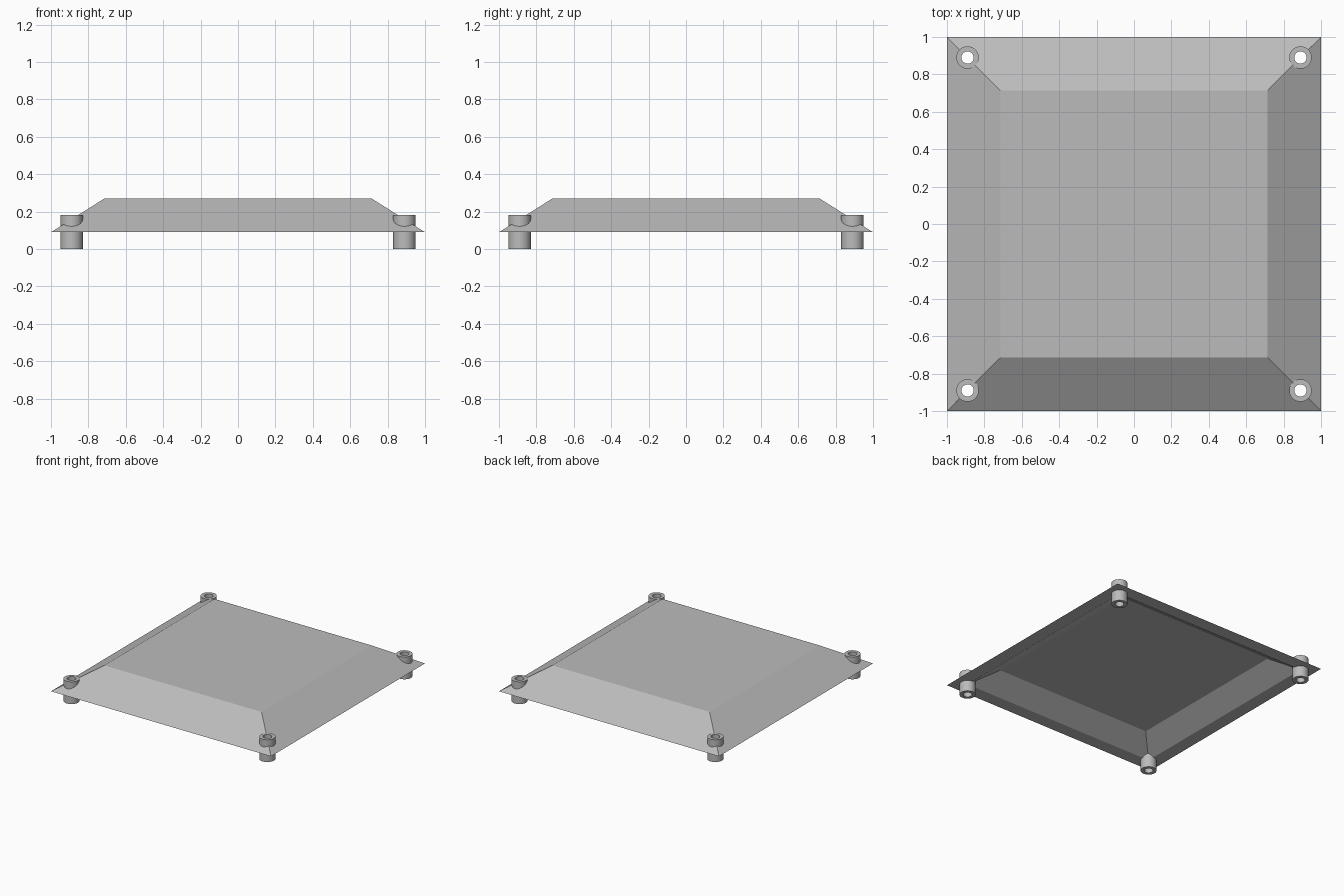
import bpy
import bmesh
import math

cube = bpy.data.objects.get("Cube")
if cube:
    bpy.data.objects.remove(cube, do_unlink=True)

GREY = (0.5, 0.5, 0.5, 1)
RIM_Z = 0.09
POST = 0.89              # post centre offset in x and y
OUTER, INNER = 0.06, 0.033
POST_TOP = 0.183

grey = bpy.data.materials.new("plain_grey")
grey.use_nodes = True
grey.diffuse_color = GREY
grey.node_tree.nodes["Principled BSDF"].inputs["Base Color"].default_value = GREY


def make_object(name, bm):
    bmesh.ops.recalc_face_normals(bm, faces=bm.faces)
    mesh = bpy.data.meshes.new(name)
    bm.to_mesh(mesh)
    bm.free()
    mesh.materials.append(grey)
    obj = bpy.data.objects.new(name, mesh)
    bpy.context.collection.objects.link(obj)
    return obj


def loft(name, loops, closed=False):
    """Skin between rings of points, capping or closing the ends."""
    bm = bmesh.new()
    rings = [[bm.verts.new(p) for p in loop] for loop in loops]
    pairs = list(zip(rings, rings[1:]))
    if closed:
        pairs.append((rings[-1], rings[0]))
    else:
        bm.faces.new(rings[0])
        bm.faces.new(rings[-1])
    n = len(rings[0])
    for a, b in pairs:
        for i in range(n):
            j = (i + 1) % n
            bm.faces.new((a[i], a[j], b[j], b[i]))
    return make_object(name, bm)


def square(s, z):
    return [(s, s, z), (-s, s, z), (-s, -s, z), (s, -s, z)]


def circle(r, z, n=40):
    return [(r * math.cos(math.tau * i / n), r * math.sin(math.tau * i / n), z)
            for i in range(n)]


def activate(obj):
    bpy.ops.object.select_all(action='DESELECT')
    obj.select_set(True)
    bpy.context.view_layer.objects.active = obj


# Tray-shaped cover: sloped outside, flat rim, hollow underside
cover = loft("cover", [square(0.715, 0.27), square(1, RIM_Z),
                       square(POST, RIM_Z), square(0.715, 0.2)])

# Corner posts: open tubes passing through the cover
for side, x in (("right", -POST), ("left", POST)):
    for end, y in (("front", -POST), ("back", POST)):
        post = loft(f"{end}_{side}_post",
                    [circle(OUTER, 0), circle(OUTER, POST_TOP),
                     circle(INNER, POST_TOP), circle(INNER, 0)], closed=True)
        post.location = (x, y, 0)
        activate(post)
        bpy.ops.object.shade_smooth_by_angle(angle=math.radians(30))

        # Clear the cover out of the post's bore
        radius = (OUTER + INNER) / 2
        cutter = loft("bore_cutter", [circle(radius, -0.1), circle(radius, 0.4)])
        cutter.location = post.location
        cutter.hide_render = True
        activate(cover)
        cut = cover.modifiers.new("bore", 'BOOLEAN')
        cut.operation = 'DIFFERENCE'
        cut.solver = 'EXACT'
        cut.object = cutter
        bpy.context.view_layer.update()
        bpy.ops.object.modifier_apply(modifier=cut.name)
        bpy.data.objects.remove(cutter, do_unlink=True)
